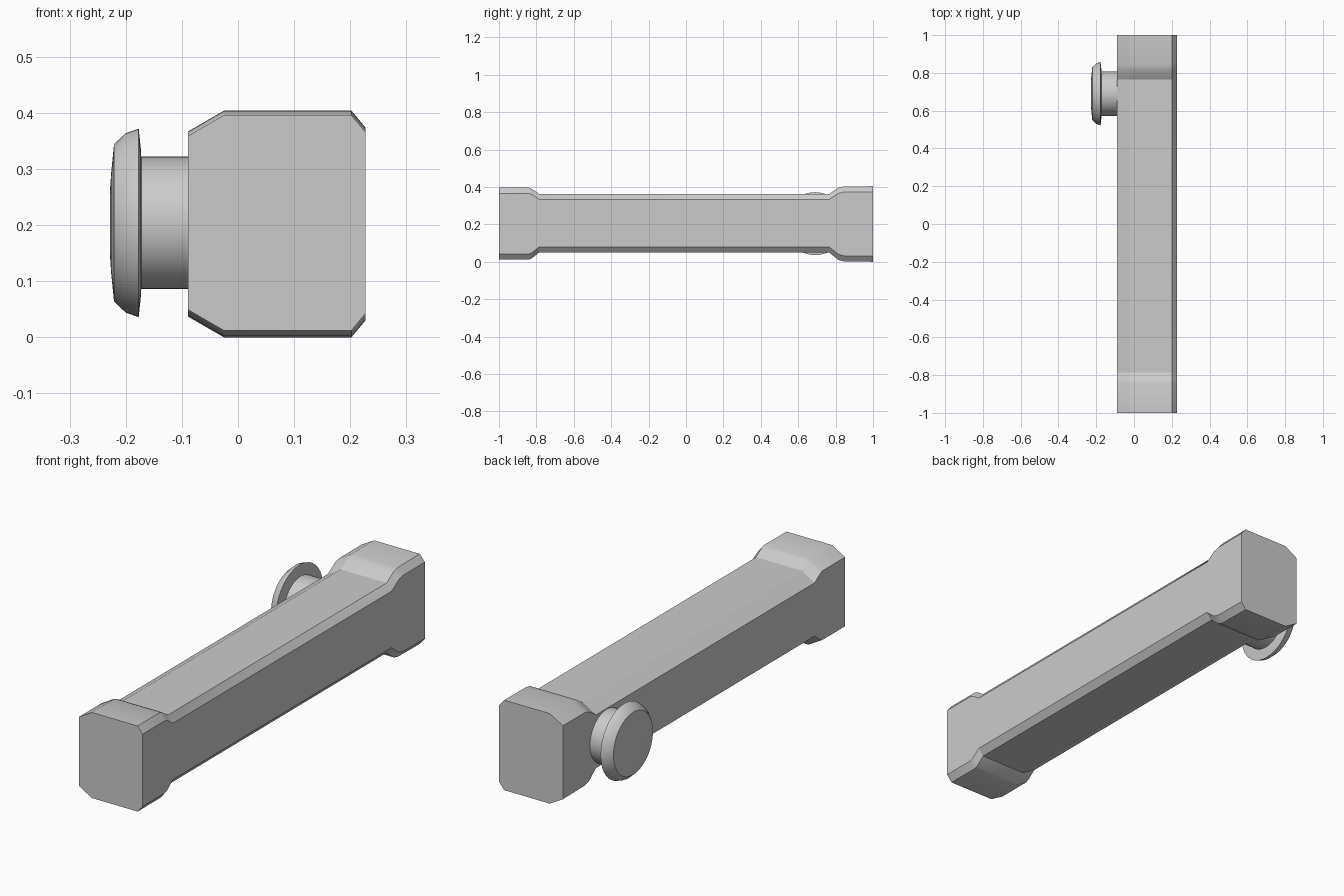
import bpy, bmesh, math

if "Cube" in bpy.data.objects:
    bpy.data.objects.remove(bpy.data.objects["Cube"])


def finish(name, bm, angle):
    bmesh.ops.recalc_face_normals(bm, faces=bm.faces)
    mesh = bpy.data.meshes.new(name)
    bm.to_mesh(mesh)
    bm.free()
    obj = bpy.data.objects.new(name, mesh)
    bpy.context.collection.objects.link(obj)
    bpy.ops.object.select_all(action='DESELECT')
    obj.select_set(True)
    bpy.context.view_layer.objects.active = obj
    bpy.ops.object.shade_smooth_by_angle(angle=math.radians(angle))
    return obj


def skin(bm, rings, cap_first=True, cap_last=True):
    loops = [[bm.verts.new(p) for p in ring] for ring in rings]
    n = len(loops[0])
    for a, b in zip(loops, loops[1:]):
        for i in range(n):
            j = (i + 1) % n
            bm.faces.new((a[i], a[j], b[j], b[i]))
    if cap_first:
        bm.faces.new(loops[0])
    if cap_last:
        bm.faces.new(loops[-1])


# Chamfered bar, waisted between its two thicker ends: (y, bottom, top)
stations = [(-1, 0.012, 0.396), (-0.84, 0.012, 0.396), (-0.825, 0.018, 0.390),
            (-0.785, 0.050, 0.363), (0.765, 0.050, 0.363), (0.815, 0.010, 0.396),
            (0.845, 0.002, 0.403), (1, 0.0, 0.404)]


def section(y, bottom, top):
    left, right = 0.037, 0.030
    return [(-0.089, y, bottom + left), (-0.025, y, bottom), (0.202, y, bottom),
            (0.227, y, bottom + right), (0.227, y, top - right), (0.202, y, top),
            (-0.025, y, top), (-0.089, y, top - left)]


bm = bmesh.new()
skin(bm, [section(*s) for s in stations])
finish("handle_bar", bm, 25)


# Round parts turned about an x axis: profile of (x, radius)
def turned(name, profile, segments=48):
    bm = bmesh.new()
    steps = [2 * math.pi * i / segments for i in range(segments)]
    skin(bm, [[(x, 0.69 + r * math.cos(a), 0.204 + r * math.sin(a)) for a in steps]
              for x, r in profile])
    return finish(name, bm, 32)


# Shaft and mushroom head of the side pin
turned("pin_shaft", [(-0.08, 0.118), (-0.18, 0.118)])
turned("pin_head", [(-0.172, 0.11), (-0.173, 0.13), (-0.177, 0.168), (-0.200, 0.160),
                    (-0.221, 0.140), (-0.226, 0.09), (-0.228, 0.06)])
